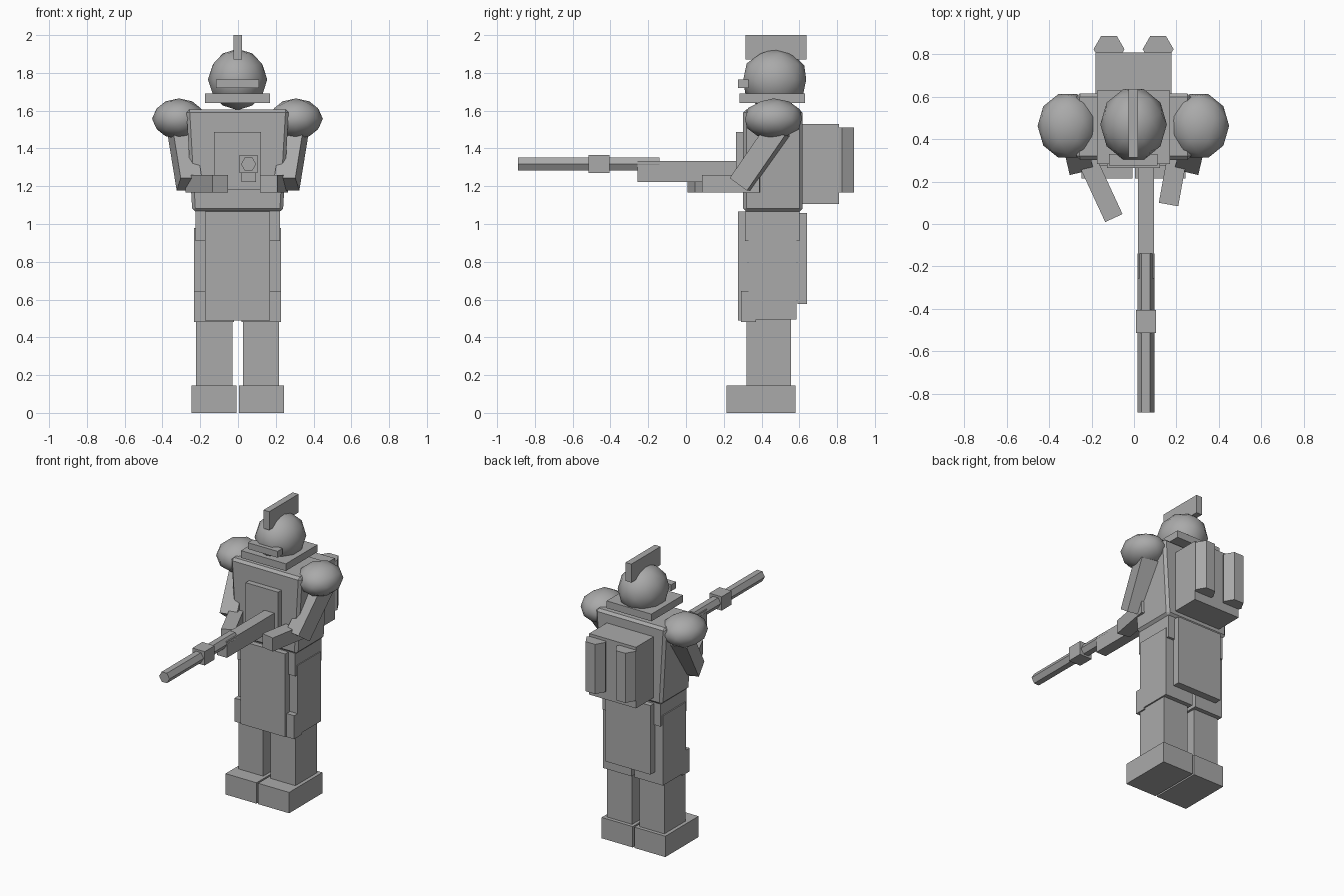
import bpy, bmesh, math
from mathutils import Vector, Matrix

if "Cube" in bpy.data.objects:
    bpy.data.objects.remove(bpy.data.objects["Cube"])

grey = bpy.data.materials.new("plain_grey")
grey.diffuse_color = (0.4, 0.4, 0.4, 1)
grey.use_nodes = True
grey.node_tree.nodes["Principled BSDF"].inputs["Base Color"].default_value = grey.diffuse_color


def finish(bm, name, smooth=False):
    bmesh.ops.recalc_face_normals(bm, faces=bm.faces)
    mesh = bpy.data.meshes.new(name)
    bm.to_mesh(mesh)
    bm.free()
    mesh.materials.append(grey)
    for p in mesh.polygons:
        p.use_smooth = smooth
    ob = bpy.data.objects.new(name, mesh)
    bpy.context.collection.objects.link(ob)
    return ob


def box(name, x, y, z, top=1.0, bevel=0.0):
    """Box from ranges; top scales the upper face across its width."""
    bm = bmesh.new()
    bmesh.ops.create_cube(bm, size=1)
    mid = (x[0] + x[1]) / 2
    for v in bm.verts:
        k = top if v.co.z > 0 else 1
        v.co = (mid + v.co.x * (x[1] - x[0]) * k,
                y[0] + (v.co.y + 0.5) * (y[1] - y[0]),
                z[0] + (v.co.z + 0.5) * (z[1] - z[0]))
    if bevel:
        bmesh.ops.bevel(bm, geom=bm.edges[:], offset=bevel, segments=1, affect='EDGES')
    return finish(bm, name)


def bar(name, a, b, width, depth):
    """Rectangular limb running between two points, kept level sideways."""
    a, b = Vector(a), Vector(b)
    d = (b - a).normalized()
    side = d.cross(Vector((0, 0, 1))).normalized()
    up = side.cross(d)
    bm = bmesh.new()
    bmesh.ops.create_cube(bm, size=1)
    for v in bm.verts:
        v.co = (a + b) / 2 + d * v.co.y * (b - a).length + side * v.co.x * width + up * v.co.z * depth
    return finish(bm, name)


def ball(name, centre, radii):
    bm = bmesh.new()
    bmesh.ops.create_icosphere(bm, subdivisions=2, radius=1,
                               matrix=Matrix.Rotation(math.pi / 2, 4, 'Z'))
    for v in bm.verts:
        v.co = [c + r * p for c, r, p in zip(centre, radii, v.co)]
    return finish(bm, name, True)


def hexagon(name, centre, radius, length, along_y=False):
    """Six-sided rod with corners pointing sideways."""
    rot = Matrix.Rotation(math.pi / 2, 4, 'X') if along_y else Matrix.Identity(4)
    bm = bmesh.new()
    pts = [Vector((radius * math.cos(i * math.pi / 3), radius * math.sin(i * math.pi / 3), 0))
           for i in range(6)]
    ends = []
    for z in (-length / 2, length / 2):
        ends.append([bm.verts.new(rot @ (p + Vector((0, 0, z))) + Vector(centre)) for p in pts])
        bm.faces.new(ends[-1])
    for i in range(6):
        j = (i + 1) % 6
        bm.faces.new((ends[0][i], ends[0][j], ends[1][j], ends[1][i]))
    return finish(bm, name)


# Paired parts
for s, side in ((-1, "left"), (1, "right")):
    def pair(a, b):
        return sorted((s * a - 0.002, s * b - 0.002))
    box(side + "_boot", pair(0.006, 0.245), (0.215, 0.58), (0, 0.145))
    box(side + "_shin", pair(0.028, 0.22), (0.32, 0.555), (0.14, 0.5))
    box(side + "_thigh", pair(0.012, 0.23), (0.33, 0.585), (0.495, 0.98))
    box(side + "_knee_pad", pair(0.02, 0.23), (0.292, 0.37), (0.482, 0.645))
    ball(side + "_shoulder_pad", (s * 0.31 - 0.003, 0.463, 1.557), (0.142, 0.158, 0.108))
    bar(side + "_upper_arm", (s * 0.305, 0.49, 1.5), (s * 0.258, 0.29, 1.21), 0.115, 0.115)
    hexagon(side + "_pack_tank", (s * 0.116 - 0.002, 0.825, 1.338), 0.073, 0.345)

# Forearms reaching toward the weapon
bar("left_forearm", (-0.236, 0.333, 1.213), (-0.095, 0.028, 1.213), 0.09, 0.095)
bar("right_forearm", (0.218, 0.397, 1.213), (0.163, 0.092, 1.213), 0.093, 0.095)

# Waist and hanging cloth panels
box("belt", (-0.224, 0.222), (0.312, 0.602), (0.91, 1.07))
box("front_apron", (-0.175, 0.17), (0.275, 0.325), (0.488, 1.066))
box("back_apron", (-0.175, 0.17), (0.59, 0.64), (0.577, 1.057))

# Torso and armour
box("torso", (-0.242, 0.238), (0.303, 0.617), (1.065, 1.607), top=1.13, bevel=0.017)
box("chest_plate", (-0.127, 0.123), (0.264, 0.32), (1.18, 1.487))
box("backpack", (-0.182, 0.178), (0.6, 0.81), (1.105, 1.53))

# Head
ball("helmet", (-0.002, 0.47, 1.765), (0.157, 0.175, 0.162))
box("collar", (-0.175, 0.17), (0.283, 0.63), (1.64, 1.69))
box("visor", (-0.117, 0.112), (0.275, 0.33), (1.72, 1.764))
box("helmet_crest", (-0.025, 0.02), (0.315, 0.637), (1.872, 2.0))

# Rifle
box("rifle_body", (0.018, 0.095), (-0.257, 0.27), (1.222, 1.334))
hexagon("rifle_barrel", (0.056, -0.515, 1.317), 0.04, 0.75, along_y=True)
box("barrel_block", (0.009, 0.104), (-0.515, -0.405), (1.27, 1.366))
